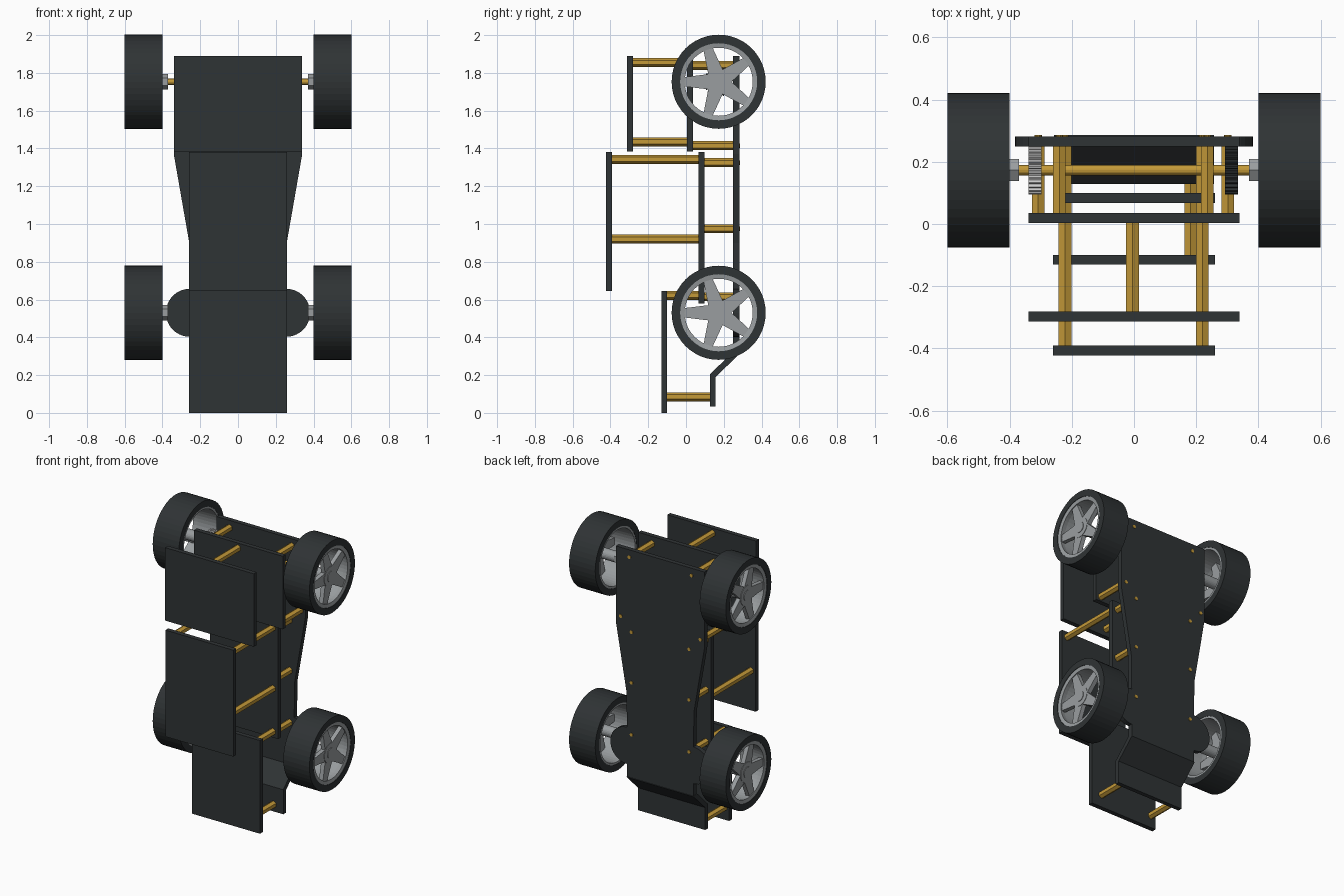
import bpy, bmesh
from math import sin, cos, pi, radians

if "Cube" in bpy.data.objects:
    bpy.data.objects.remove(bpy.data.objects["Cube"], do_unlink=True)


def material(name, rgb, metallic=0.0):
    m = bpy.data.materials.new(name)
    m.use_nodes = True
    m.diffuse_color = (*rgb, 1)
    bsdf = m.node_tree.nodes["Principled BSDF"]
    bsdf.inputs["Base Color"].default_value = (*rgb, 1)
    bsdf.inputs["Metallic"].default_value = metallic
    return m


DARK = material("dark_panel", (0.028, 0.033, 0.035))
BRASS = material("brass", (0.55, 0.32, 0.04))
STEEL = material("steel", (0.32, 0.34, 0.35))
LIGHT = material("light_grey", (0.6, 0.6, 0.6))


def finish(bm, name, mat):
    bmesh.ops.recalc_face_normals(bm, faces=bm.faces)
    me = bpy.data.meshes.new(name)
    bm.to_mesh(me)
    bm.free()
    me.materials.append(mat)
    ob = bpy.data.objects.new(name, me)
    bpy.context.collection.objects.link(ob)
    return ob


def prism(name, pts, a, b, axis, mat):
    """Extrude a 2D outline from a to b along x or y."""
    bm = bmesh.new()
    place = (lambda p, d: (d, p[0], p[1])) if axis == "x" else (lambda p, d: (p[0], d, p[1]))
    lo = [bm.verts.new(place(p, a)) for p in pts]
    hi = [bm.verts.new(place(p, b)) for p in pts]
    bm.faces.new(lo)
    bm.faces.new(hi[::-1])
    n = len(pts)
    for i in range(n):
        j = (i + 1) % n
        bm.faces.new((lo[i], lo[j], hi[j], hi[i]))
    return finish(bm, name, mat)


def ngon(u, v, r, n, start=0.0):
    return [(u + r * cos(start + 2 * pi * i / n), v + r * sin(start + 2 * pi * i / n))
            for i in range(n)]


def ring(name, profile, y, z, mat, n=48):
    """Revolve a closed (radius, x) profile about an x-axis line."""
    bm = bmesh.new()
    loops = [[bm.verts.new((x, y + r * cos(2 * pi * i / n), z + r * sin(2 * pi * i / n)))
              for r, x in profile] for i in range(n)]
    for i in range(n):
        p, q = loops[i], loops[(i + 1) % n]
        for k in range(len(profile)):
            m = (k + 1) % len(profile)
            bm.faces.new((p[k], p[m], q[m], q[k]))
    return finish(bm, name, mat)


def panel(name, half, y0, y1, z0, z1):
    prism(name, [(-half, z0), (half, z0), (half, z1), (-half, z1)], y0, y1, "y", DARK)


def standoffs(name, xs, z, y0, y1, stud=False):
    """Hexagonal spacers, with a stud end where they pass the base plate."""
    for i, x in enumerate(xs):
        prism(f"{name}_{i + 1}", ngon(x, z, 0.0235, 6, pi / 6 * 1), y0, y1, "y", BRASS)
        if stud:
            prism(f"{name}_stud_{i + 1}", ngon(x, z, 0.012, 10), y1, y1 + 0.036, "y", BRASS)


# Base plate: tapered, with a round ear each side at the front wheels
BASE_FRONT, BASE_BACK = 0.25, 0.282
ear = [(0.255 + 0.127 * cos(a), 0.53 + 0.127 * sin(a))
       for a in (radians(90 - 180 * i / 20) for i in range(21))]
half = [(0.34, 1.89), (0.34, 1.37), (0.258, 0.9)] + ear + [(0.255, 0.315)]
prism("base_plate", half + [(-x, z) for x, z in reversed(half)],
      BASE_FRONT, BASE_BACK, "y", DARK)

# Bent bumper plate continuing the base
prism("bumper_plate",
      [(0.286, 0.315), (0.157, 0.19), (0.157, 0.035),
       (0.128, 0.035), (0.128, 0.205), (0.25, 0.325)], -0.257, 0.257, "x", DARK)

# Body panels
panel("rear_outer_panel", 0.34, -0.313, -0.281, 1.385, 1.89)
panel("rear_inner_panel", 0.34, 0.004, 0.036, 1.385, 1.89)
panel("cabin_outer_panel", 0.26, -0.423, -0.391, 0.645, 1.382)
panel("cabin_inner_panel", 0.26, 0.067, 0.099, 0.58, 1.382)
panel("nose_panel", 0.26, -0.131, -0.1, 0, 0.645)

# Brass spacers between panels
standoffs("rear_outer_spacer_top", [-0.005], 1.855, -0.281, 0.004)
standoffs("rear_outer_spacer_low", [-0.005], 1.435, -0.281, 0.004)
standoffs("rear_inner_spacer_top", [-0.24, 0.236], 1.84, 0.036, BASE_FRONT, True)
standoffs("rear_inner_spacer_low", [-0.308, 0.302], 1.415, 0.036, BASE_FRONT, True)
standoffs("cabin_outer_spacer_top", [-0.222, 0.22], 1.342, -0.391, 0.067)
standoffs("cabin_outer_spacer_low", [-0.222, 0.22], 0.92, -0.391, 0.067)
for label, z in (("top", 1.325), ("middle", 0.975), ("low", 0.615)):
    standoffs(f"cabin_inner_spacer_{label}", [-0.222, 0.22], z, 0.099, BASE_FRONT, True)
standoffs("nose_spacer_top", [-0.222, 0.22], 0.622, -0.1, 0.067)
standoffs("nose_spacer_low", [-0.222, 0.182], 0.085, -0.1, 0.128)

# Rear axle and its two gears
AXLE_Y, REAR_Z, FRONT_Z = 0.173, 1.753, 0.53
prism("rear_axle", ngon(AXLE_Y, REAR_Z, 0.0165, 20), -0.4, 0.4, "x", BRASS)


def gear(name, x0, x1, mat, teeth=28):
    pts = []
    for i in range(teeth):
        for k, r in enumerate((0.069, 0.079, 0.079, 0.069)):
            a = 2 * pi * (i + (0.1, 0.3, 0.6, 0.8)[k]) / teeth
            pts.append((AXLE_Y + r * cos(a), REAR_Z + r * sin(a)))
    prism(name, pts, x0, x1, "x", mat)


gear("right_gear", -0.34, -0.298, LIGHT)
gear("left_gear", 0.293, 0.335, DARK)


# Wheels: tyre, open rim, five tapered spokes, hub and hex nut
def wheel(name, s, z):
    y = AXLE_Y
    ring(f"{name}_tyre", [(0.204, s * 0.4), (0.249, s * 0.4), (0.249, s * 0.6), (0.204, s * 0.6)],
         y, z, DARK)
    ring(f"{name}_rim", [(0.205, s * 0.402), (0.19, s * 0.402), (0.185, s * 0.56),
                         (0.18, s * 0.592), (0.205, s * 0.597)], y, z, STEEL)
    for i in range(5):
        a = pi + 2 * pi * i / 5
        c, d = cos(a), sin(a)
        outline = [(0.04, -0.042), (0.188, -0.024), (0.188, 0.024), (0.04, 0.042)]
        prism(f"{name}_spoke_{i + 1}",
              [(y + u * c - v * d, z + u * d + v * c) for u, v in outline],
              s * 0.555, s * 0.585, "x", STEEL)
    prism(f"{name}_hub", ngon(y, z, 0.068, 32), s * 0.55, s * 0.588, "x", STEEL)
    prism(f"{name}_hub_cap", ngon(y, z, 0.036, 24), s * 0.588, s * 0.592, "x", STEEL)
    prism(f"{name}_hub_barrel", ngon(y, z, 0.036, 24), s * 0.405, s * 0.55, "x", STEEL)
    prism(f"{name}_hex_nut", ngon(y, z, 0.041, 6, pi / 6), s * 0.37, s * 0.406, "x", STEEL)


for side, s in (("left", 1), ("right", -1)):
    wheel(f"rear_{side}_wheel", s, REAR_Z)
    wheel(f"front_{side}_wheel", s, FRONT_Z)
